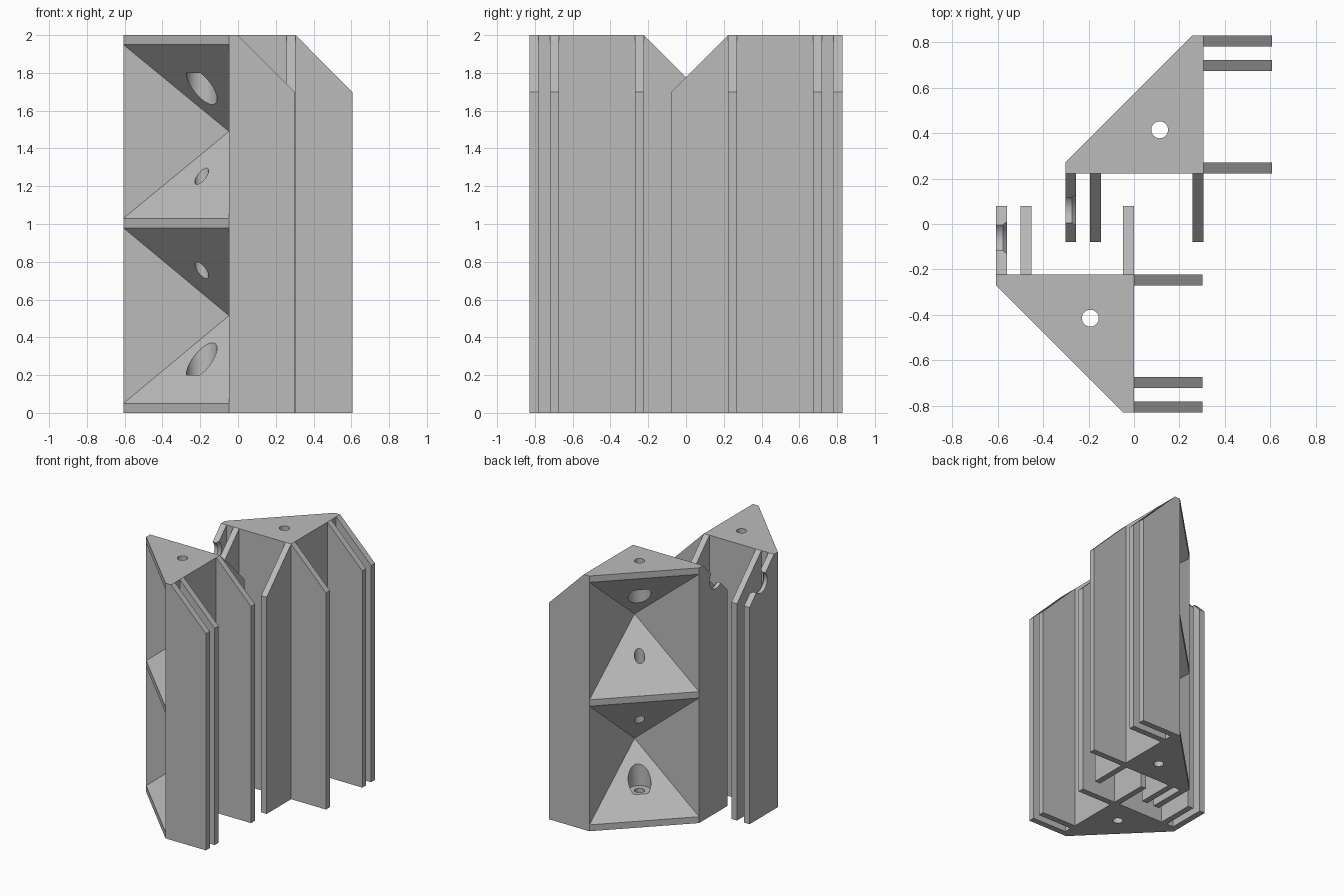
import bpy, bmesh, math
from mathutils import Matrix, Vector

if "Cube" in bpy.data.objects:
    bpy.data.objects.remove(bpy.data.objects["Cube"])

W, L, T, H = 0.607, 0.302, 0.048, 2.0      # leg width, fin length, wall, height
CY = -0.222                                # inside corner of the front bracket
HX, HY = -0.192, CY - 0.192                # bolt axis

grey = bpy.data.materials.new("mid grey")
grey.diffuse_color = (0.5, 0.5, 0.5, 1)
grey.use_nodes = True
grey.node_tree.nodes["Principled BSDF"].inputs["Base Color"].default_value = grey.diffuse_color


def make_object(name, bm):
    bmesh.ops.recalc_face_normals(bm, faces=bm.faces[:])
    me = bpy.data.meshes.new(name)
    bm.to_mesh(me)
    bm.free()
    ob = bpy.data.objects.new(name, me)
    bpy.context.collection.objects.link(ob)
    return ob


# bracket: triangular body with three fins on each leg, fin tops sloping at 45 degrees
spans = [(-W, -W + T), (-0.498, -0.45), (-T, 0)]
outline = [(-W, -T, 0), (-T, -W, 0)]
for a, b in spans:                         # fins along +x
    outline += [(0, a, 0), (L, a, 1), (L, b, 1), (0, b, 0)]
for a, b in reversed(spans):               # fins along +y
    outline += [(b, 0, 0), (b, L, 1), (a, L, 1), (a, 0, 0)]
outline = [p for i, p in enumerate(outline) if p != outline[i - 1]]

bm = bmesh.new()
low = [bm.verts.new((x, y + CY, 0)) for x, y, tip in outline]
top = [bm.verts.new((x, y + CY, H - L * tip)) for x, y, tip in outline]
n = len(outline)
bm.faces.new(low)
bm.faces.new([v for v, p in zip(top, outline) if not p[2]])
for i in range(n):
    j = (i + 1) % n
    bm.faces.new((low[i], low[j], top[j], top[i]))
    if outline[i][2] and outline[j][2]:    # sloping fin top
        bm.faces.new((top[i - 1], top[i], top[j], top[(j + 1) % n]))
bracket = make_object("front_bracket", bm)


def cut(bm):
    tool = make_object("cutter", bm)
    tool.hide_render = True
    mod = bracket.modifiers.new("cut", 'BOOLEAN')
    mod.operation, mod.solver, mod.object = 'DIFFERENCE', 'EXACT', tool
    bpy.context.view_layer.objects.active = bracket
    bpy.ops.object.modifier_apply(modifier=mod.name)
    bpy.data.objects.remove(tool)


def cut_cone(r1, r2, start, end, segments=40):
    start, end = Vector(start), Vector(end)
    d = end - start
    turn = Vector((0, 0, 1)).rotation_difference(d).to_matrix().to_4x4()
    tool = bmesh.new()
    bmesh.ops.create_cone(tool, cap_ends=True, segments=segments, radius1=r1, radius2=r2,
                          depth=d.length,
                          matrix=Matrix.Translation((start + end) / 2) @ turn)
    cut(tool)


# pyramid pockets in the slanted face, apex on the inner corner
for z0, z1 in ((0.05, 0.98), (1.03, 1.95)):
    apex = Vector((-T, CY - T, (z0 + z1) / 2))
    tool = bmesh.new()
    tip = tool.verts.new(apex)
    base = []
    for x, y, z in ((-W, -T, z0), (-T, -W, z0), (-T, -W, z1), (-W, -T, z1)):
        p = Vector((x, y + CY, z))
        base.append(tool.verts.new(apex + (p - apex) * 1.1))
    tool.faces.new(base)
    for i in range(4):
        tool.faces.new((base[i], base[(i + 1) % 4], tip))
    cut(tool)

# bolt hole and its two counterbores
cut_cone(0.037, 0.037, (HX, HY, -0.1), (HX, HY, H + 0.1))
cut_cone(0.081, 0.081, (HX, HY, 0.2), (HX, HY, 0.5))
cut_cone(0.081, 0.081, (HX, HY, 1.5), (HX, HY, 1.8))

# round notch, countersunk on the inside, in the sloping edge of the outer fin
ny, nz = -0.06, H + CY + 0.06
cut_cone(0.08, 0.08, (-W - 0.05, ny, nz), (-W + T + 0.01, ny, nz))
cut_cone(0.08, 0.102, (-W + T - 0.018, ny, nz), (-W + T + 0.004, ny, nz))

bracket.data.materials.clear()
bracket.data.materials.append(grey)

# second bracket: mirrored and shifted sideways
rear = bpy.data.objects.new("rear_bracket", bracket.data.copy())
bpy.context.collection.objects.link(rear)
rear.data.transform(Matrix.Translation((0.305, 0, 0)) @ Matrix.Diagonal((1, -1, 1, 1)))
rear.data.flip_normals()

for ob in (bracket, rear):
    bpy.ops.object.select_all(action='DESELECT')
    ob.select_set(True)
    bpy.context.view_layer.objects.active = ob
    bpy.ops.object.shade_smooth_by_angle(angle=math.radians(30))
